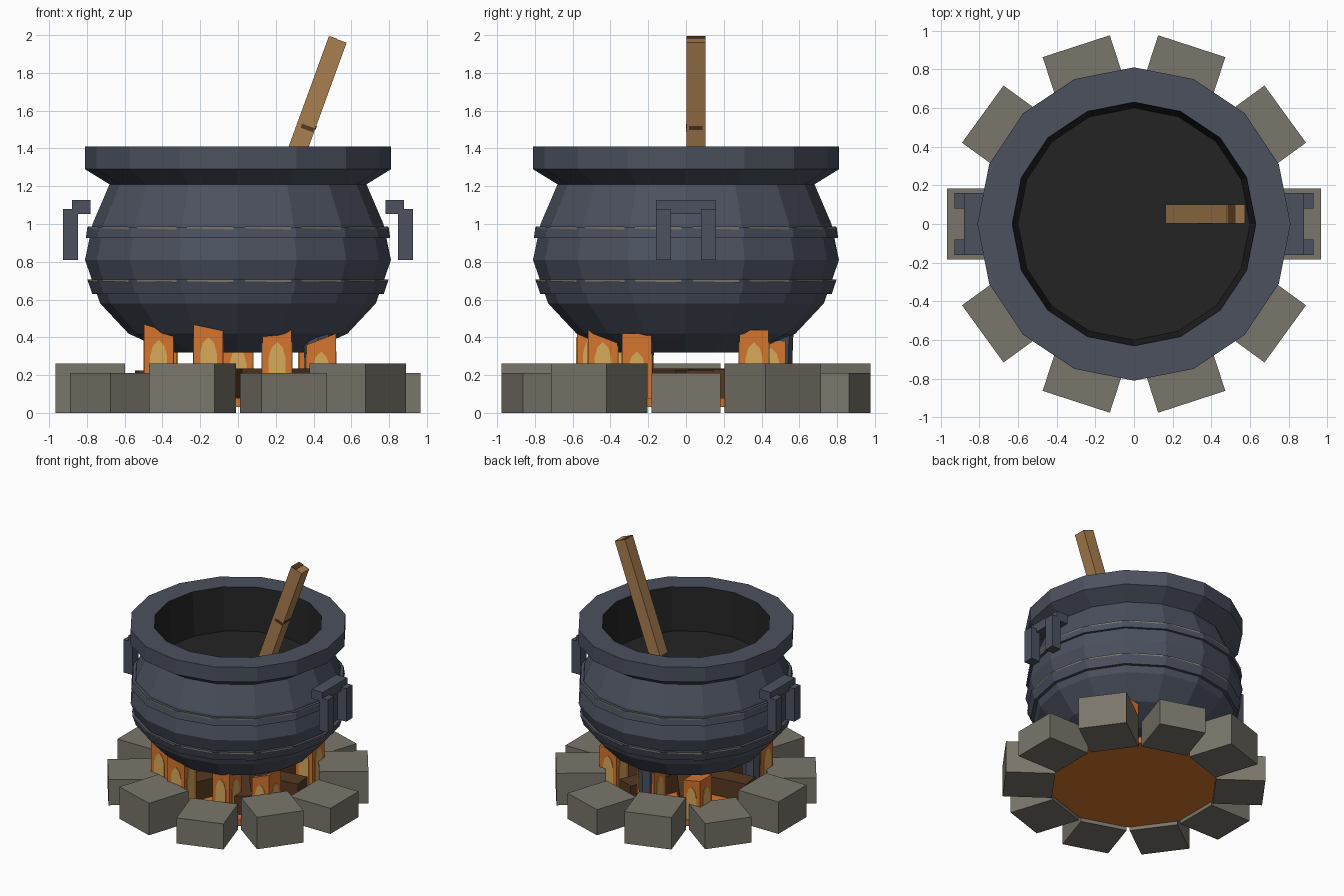
import bpy, bmesh, math
from mathutils import Matrix, Vector

if "Cube" in bpy.data.objects:
    bpy.data.objects.remove(bpy.data.objects["Cube"])


def material(name, rgb):
    m = bpy.data.materials.new(name)
    lin = [((c / 255 + 0.055) / 1.055) ** 2.4 if c > 10 else c / 3295 for c in rgb]
    m.diffuse_color = (*lin, 1)
    m.use_nodes = True
    m.node_tree.nodes["Principled BSDF"].inputs["Base Color"].default_value = m.diffuse_color
    return m


IRON = material("slate iron", (75, 81, 95))
SOOT = material("black interior", (35, 35, 35))
STONE = material("grey stone", (122, 118, 107))
ORANGE = material("flame orange", (214, 117, 46))
YELLOW = material("flame yellow", (216, 170, 90))
WOOD = material("ladle wood", (168, 126, 80))
BARK = material("dark bark", (86, 56, 32))


def make(name, verts, faces, mats, indices=None):
    me = bpy.data.meshes.new(name)
    me.from_pydata(verts, [], faces)
    for m in mats:
        me.materials.append(m)
    if indices:
        for p, i in zip(me.polygons, indices):
            p.material_index = i
    bm = bmesh.new()
    bm.from_mesh(me)
    bmesh.ops.recalc_face_normals(bm, faces=bm.faces)
    bm.to_mesh(me)
    bm.free()
    ob = bpy.data.objects.new(name, me)
    bpy.context.collection.objects.link(ob)
    return ob


def box(name, size, matrix, mat):
    v = [matrix @ Vector((x * size[0] / 2, y * size[1] / 2, z * size[2] / 2))
         for x in (-1, 1) for y in (-1, 1) for z in (-1, 1)]
    f = [(0, 1, 3, 2), (4, 6, 7, 5), (0, 4, 5, 1), (2, 3, 7, 6), (0, 2, 6, 4), (1, 5, 7, 3)]
    return make(name, v, f, [mat])


def at(x, y, z, rz=0.0, ry=0.0):
    return (Matrix.Translation((x, y, z)) @ Matrix.Rotation(rz, 4, 'Z')
            @ Matrix.Rotation(ry, 4, 'Y'))


def lathe(name, profile, mats, rule=lambda i: 0, n=16, loop=False, centre=(0, 0)):
    verts, faces, idx = [], [], []
    for r, z in profile:
        for k in range(n):
            a = 2 * math.pi * k / n
            verts.append((centre[0] + r * math.cos(a), centre[1] + r * math.sin(a), z))
    m = len(profile)
    for i in range(m if loop else m - 1):
        j = (i + 1) % m
        for k in range(n):
            q = (k + 1) % n
            faces.append((i * n + k, i * n + q, j * n + q, j * n + k))
            idx.append(rule(i))
    if not loop:
        faces += [tuple(range(n)), tuple(range((m - 1) * n, m * n))]
        idx += [rule(0), rule(m - 2)]
    return make(name, verts, faces, mats, idx)


# Pot: outer belly, flared rim and dark inside
pot = [(0.36, 0.32), (0.58, 0.42), (0.73, 0.58), (0.81, 0.81), (0.77, 1.0), (0.68, 1.21),
       (0.81, 1.29), (0.81, 1.41), (0.63, 1.41), (0.60, 1.06)]
lathe("pot", pot, [IRON, SOOT], lambda i: 1 if i >= 8 else 0)

# Raised bands with worn stripes along their upper edges
for name, r0, z0, r1, z1 in (("lower", 0.772, 0.63, 0.797, 0.705),
                             ("upper", 0.806, 0.925, 0.797, 0.985)):
    lathe(name + "_band", [(r0, z0), (r1, z1), (r1 - 0.05, z1), (r0 - 0.05, z0)],
          [IRON], loop=True)
    verts, faces = [], []
    for k in range(16):
        a, b = [Vector((math.cos(2 * math.pi * t / 16), math.sin(2 * math.pi * t / 16), 0))
                for t in (k, k + 1)]
        for s, h in ((0.12, 0.008), (0.92, 0.014)):
            d = a.lerp(b, s) * (r1 + 0.003)
            verts += [d + Vector((0, 0, z1 - h)), d + Vector((0, 0, z1 + 0.002))]
        o = 4 * k
        faces.append((o, o + 2, o + 3, o + 1))
    make(name + "_band_wear", verts, faces, [STONE])

# Handles on both sides
for s, side in ((-1, "left"), (1, "right")):
    box(side + "_handle_bar", (0.10, 0.32, 0.075), at(s * 0.83, 0, 1.09), IRON)
    for y in (-0.12, 0.12):
        box(side + "_handle_post", (0.08, 0.08, 0.27), at(s * 0.887, y, 0.945), IRON)

# Three pot legs
for k in range(3):
    a = math.radians(90 + 120 * k)
    lathe("pot_leg", [(0.065, 0.06), (0.08, 0.46)], [IRON], n=8,
          centre=(0.49 * math.cos(a), 0.49 * math.sin(a)))

# Ladle handle leaning in the pot, with dark grain marks
tilt = math.radians(20)
ladle = at(0.369, 0.052, 1.54, 0, tilt)
box("ladle", (0.10, 0.10, 0.93), ladle, WOOD)
box("ladle_mark_front", (0.07, 0.006, 0.022), ladle @ Matrix.Translation((0.01, -0.05, -0.03)), BARK)
box("ladle_mark_side", (0.006, 0.07, 0.022), ladle @ Matrix.Translation((0.05, 0, -0.015)), BARK)
box("ladle_mark_top", (0.04, 0.10, 0.006), ladle @ Matrix.Translation((-0.025, 0, 0.464)), BARK)

# Ring of ten stones, alternating in height
for k in range(10):
    a = math.radians(36 * k)
    h = 0.21 if k % 2 == 0 else 0.262
    box("hearth_stone", (0.367, 0.365, h),
        at(0.783 * math.cos(a), 0.783 * math.sin(a), h / 2, a), STONE)

# Ember bed and crossed logs
lathe("ember_bed", [(0.63, 0.03), (0.63, 0.08)], [ORANGE], n=20)
for deg, z in ((8, 0.15), (68, 0.155), (128, 0.16)):
    box("log", (1.08, 0.15, 0.15), at(0, 0, z, math.radians(deg)), BARK)

# Flames: slanted-top columns with a yellow arch on each side
W = 0.155
flames = [(-0.42, -0.34, 0.47, 0.42), (-0.157, -0.50, 0.47, 0.435), (0.207, -0.44, 0.41, 0.45),
          (0.44, -0.26, 0.36, 0.42), (0.40, 0.36, 0.41, 0.44), (0.0, 0.45, 0.39, 0.38),
          (-0.40, 0.42, 0.42, 0.39)]
arch = [(-0.045, 0.08), (0.045, 0.08), (0.045, 0.28), (0.03, 0.335), (0.0, 0.365),
        (-0.03, 0.335), (-0.045, 0.28)]
for x, y, zl, zr in flames:
    h = W / 2
    v = [(x + sx * h, y + sy * h, z) for z in (0, 1) for sx, sy in
         ((-1, -1), (1, -1), (1, 1), (-1, 1))]
    v = [(p, q, 0.08 if z == 0 else (zl if p < x else zr)) for p, q, z in v]
    make("flame", v, [(0, 3, 2, 1), (4, 5, 6, 7), (0, 1, 5, 4), (1, 2, 6, 5),
                      (2, 3, 7, 6), (3, 0, 4, 7)], [ORANGE])
    verts, faces = [], []
    n = len(arch)
    low = min(zl, zr) - 0.40
    for k in range(4):
        m = at(x, y, 0, k * math.pi / 2)
        o = len(verts)
        for d in (-h + 0.002, -h - 0.004):
            verts += [m @ Vector((u, d, w + (low if w > 0.1 else 0))) for u, w in arch]
        faces += [tuple(range(o, o + n)), tuple(range(o + n, o + 2 * n))]
        faces += [(o + i, o + (i + 1) % n, o + n + (i + 1) % n, o + n + i) for i in range(n)]
    make("flame_core", verts, faces, [YELLOW])
